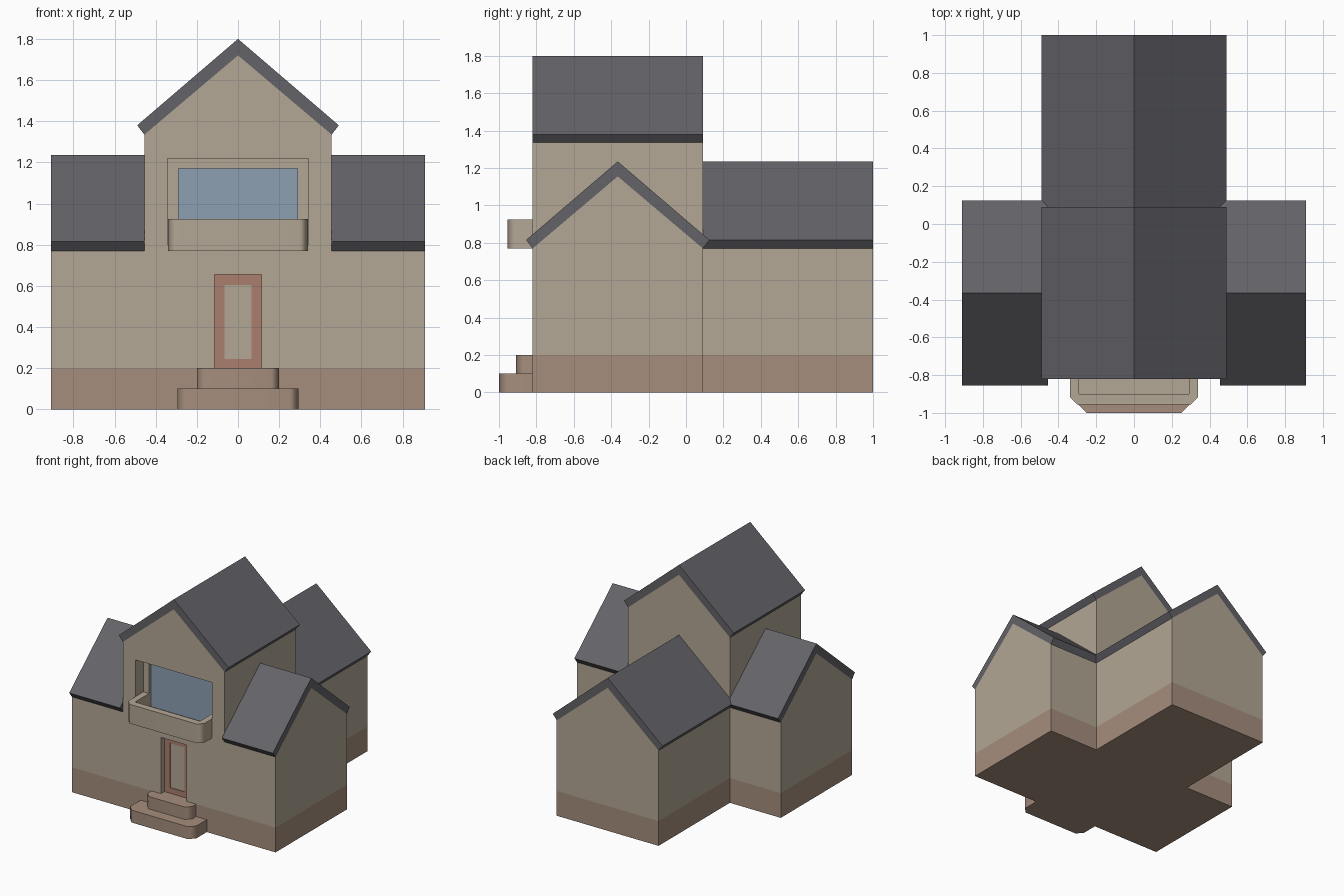
import bpy, bmesh
from math import radians

if "Cube" in bpy.data.objects:
    bpy.data.objects.remove(bpy.data.objects["Cube"])

W, YC = 0.455, -0.365          # half width of every block, centre of the front blocks


def material(name, rgb):
    m = bpy.data.materials.new(name)
    m.diffuse_color = (*rgb, 1)
    m.use_nodes = True
    m.node_tree.nodes["Principled BSDF"].inputs["Base Color"].default_value = m.diffuse_color
    return m


PLASTER = material("plaster", (0.45, 0.385, 0.30))
BASE = material("base_brown", (0.38, 0.27, 0.205))
ROOF = material("roof_grey", (0.125, 0.125, 0.14))
GLASS = material("glass_blue", (0.27, 0.35, 0.45))
DOOR = material("door_red_brown", (0.40, 0.21, 0.15))


def prism(name, pts, axis, a, b, mat=None):
    """Extrude a 2D profile along an axis from a to b."""
    place = {"x": lambda p, t: (t, p[0], p[1]),
             "y": lambda p, t: (p[0], t, p[1]),
             "z": lambda p, t: (p[0], p[1], t)}[axis]
    bm = bmesh.new()
    lo = [bm.verts.new(place(p, a)) for p in pts]
    hi = [bm.verts.new(place(p, b)) for p in pts]
    bm.faces.new(lo)
    bm.faces.new(hi)
    for i in range(len(pts)):
        j = (i + 1) % len(pts)
        bm.faces.new((lo[i], lo[j], hi[j], hi[i]))
    bmesh.ops.recalc_face_normals(bm, faces=bm.faces)
    me = bpy.data.meshes.new(name)
    bm.to_mesh(me)
    bm.free()
    if mat:
        me.materials.append(mat)
    ob = bpy.data.objects.new(name, me)
    bpy.context.collection.objects.link(ob)
    return ob


def box(name, hw, y0, y1, z0, z1, mat=None):
    return prism(name, [(-hw, z0), (hw, z0), (hw, z1), (-hw, z1)], "y", y0, y1, mat)


def activate(ob):
    bpy.ops.object.select_all(action="DESELECT")
    ob.select_set(True)
    bpy.context.view_layer.objects.active = ob


def cut(ob, *dims):
    """Subtract a centred box from an object."""
    cutter = box("cutter", *dims)
    mod = ob.modifiers.new("cut", "BOOLEAN")
    mod.operation, mod.solver, mod.object = "DIFFERENCE", "EXACT", cutter
    activate(ob)
    bpy.ops.object.modifier_apply(modifier=mod.name)
    bpy.data.objects.remove(cutter)


def paint_base(ob):
    """Split the walls at z = 0.2 and colour the lower band."""
    ob.data.materials.append(BASE)
    bm = bmesh.new()
    bm.from_mesh(ob.data)
    bmesh.ops.bisect_plane(bm, geom=bm.verts[:] + bm.edges[:] + bm.faces[:],
                           plane_co=(0, 0, 0.2), plane_no=(0, 0, 1))
    for f in bm.faces:
        f.material_index = int(f.calc_center_median().z < 0.2)
    bm.to_mesh(ob.data)
    bm.free()


def block(name, axis, c, a, b, lift=0):
    """Gabled walls with a chevron roof slab on top."""
    eave, peak = 0.77 + lift, 1.155 + lift
    walls = prism(name + "_walls", [(c - W, 0), (c + W, 0), (c + W, eave), (c, peak),
                                    (c - W, eave)], axis, a, b, PLASTER)
    paint_base(walls)
    prism(name + "_roof", [(c - 0.49, eave + 0.045), (c, peak + 0.08), (c + 0.49, eave + 0.045),
                           (c + W, eave), (c, peak), (c - W, eave)], axis, a, b, ROOF)
    return walls


def chamfered(name, hw, y0, y1, z0, z1, c, mat):
    """Slab with clipped front corners."""
    pts = [(-hw, y1), (-hw, y0 + c), (c - hw, y0), (hw - c, y0), (hw, y0 + c), (hw, y1)]
    return prism(name, pts, "z", z0, z1, mat)


def soften(ob):
    activate(ob)
    bpy.ops.object.shade_smooth_by_angle(angle=radians(50))
    ob.modifiers.new("weighted", "WEIGHTED_NORMAL").keep_sharp = True


# house blocks: tall centre, rear wing, two side wings
tower = block("tower", "y", 0, -0.82, 0.09, 0.565)
block("rear_wing", "y", 0, 0.09, 1.0)
for side, s in (("left", -1), ("right", 1)):
    block(side + "_wing", "x", YC, *sorted((s * W, s * 0.91)))

# stepped window opening and doorway
cut(tower, 0.342, -1.2, -0.72, 0.80, 1.22)
cut(tower, 0.29, -1.2, -0.68, 0.81, 1.17)
cut(tower, 0.115, -1.2, -0.77, 0.15, 0.655)
box("window_glass", 0.29, -0.695, -0.67, 0.81, 1.17, GLASS)

# door with a sunken panel
door = box("door", 0.115, -0.775, -0.73, 0.2, 0.655, DOOR)
cut(door, 0.065, -1.2, -0.76, 0.245, 0.605)

# balcony with parapet
balcony = chamfered("balcony", 0.34, -0.955, -0.715, 0.77, 0.925, 0.04, PLASTER)
cut(balcony, 0.29, -0.90, -0.5, 0.82, 1.1)
soften(balcony)

# front steps
soften(chamfered("lower_step", 0.295, -1.0, -0.80, 0, 0.1, 0.045, BASE))
soften(chamfered("upper_step", 0.2, -0.91, -0.765, 0.1, 0.2, 0.04, BASE))
